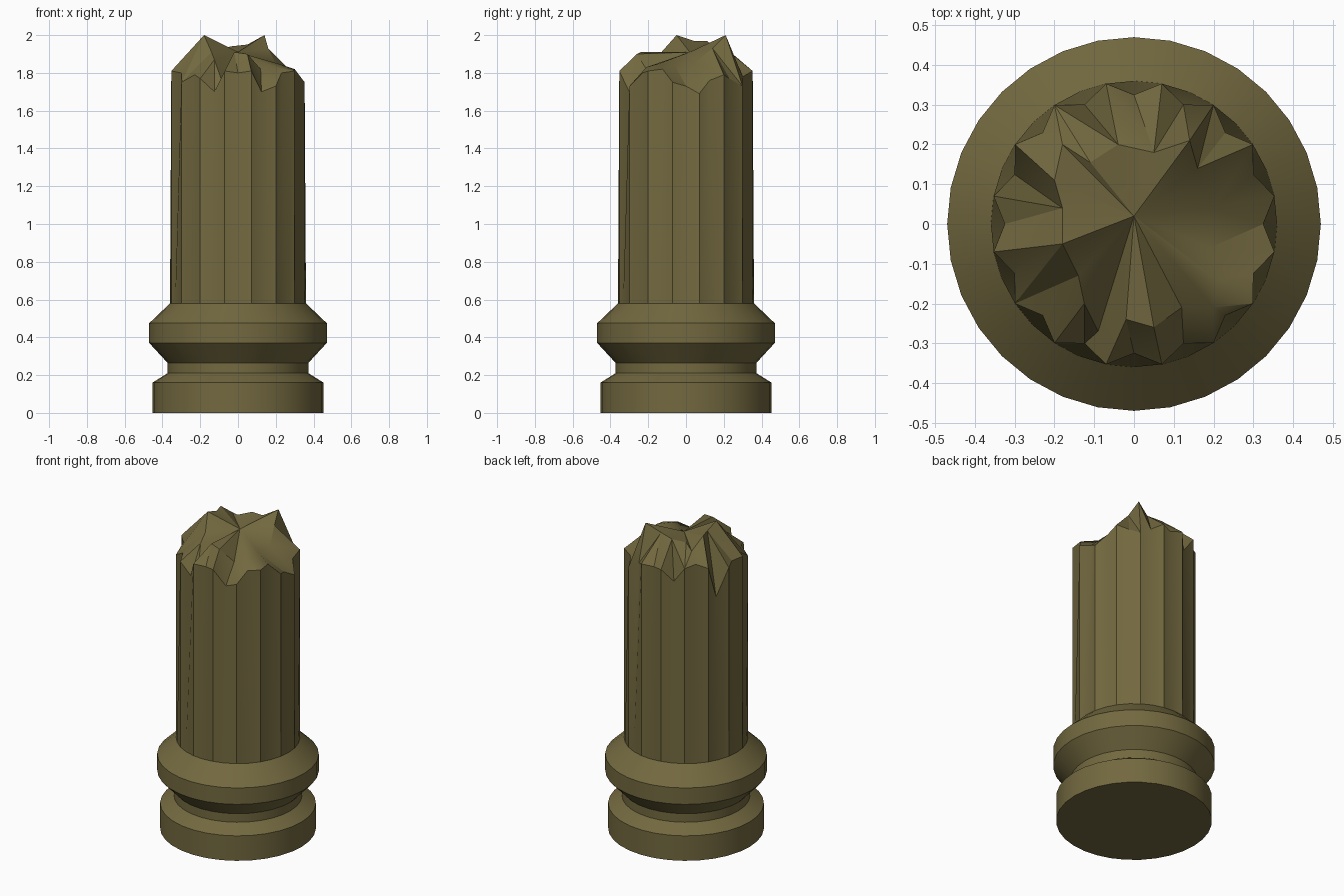
import bpy, bmesh
from math import sin, cos, pi, atan2, radians

if "Cube" in bpy.data.objects:
    bpy.data.objects.remove(bpy.data.objects["Cube"])

N = 32
stone = bpy.data.materials.new("olive_stone")
stone.diffuse_color = (0.17, 0.14, 0.05, 1)
stone.use_nodes = True
stone.node_tree.nodes["Principled BSDF"].inputs["Base Color"].default_value = stone.diffuse_color


def ring(bm, r, z):
    return [bm.verts.new((r * cos(2 * pi * i / N), r * sin(2 * pi * i / N), z)) for i in range(N)]


def skin(bm, a, b):
    for i in range(N):
        j = (i + 1) % N
        bm.faces.new((a[i], a[j], b[j], b[i]))


def finish(bm, name):
    me = bpy.data.meshes.new(name)
    bm.normal_update()
    bm.to_mesh(me)
    bm.free()
    me.materials.append(stone)
    ob = bpy.data.objects.new(name, me)
    bpy.context.collection.objects.link(ob)
    bpy.ops.object.select_all(action='DESELECT')
    ob.select_set(True)
    bpy.context.view_layer.objects.active = ob
    bpy.ops.object.shade_smooth_by_angle(angle=radians(25))


# Turned base moulding
bm = bmesh.new()
profile = [(0.453, 0), (0.453, 0.16), (0.373, 0.21), (0.373, 0.265),
           (0.47, 0.37), (0.47, 0.475), (0.36, 0.58)]
rings = [ring(bm, r, z) for r, z in profile]
for a, b in zip(rings, rings[1:]):
    skin(bm, a, b)
bm.faces.new(rings[0][::-1])
finish(bm, "column_base")

# Fluted shaft: round at the foot, grooves deepening up to the jagged rim
bm = bmesh.new()
rim_z = [1.73, 1.69, 1.76, 1.79, 1.77, 1.73, 1.78, 1.81,
         1.80, 1.81, 1.73, 1.83, 1.84, 1.82, 1.61, 1.79,
         1.80, 1.81, 1.80, 1.75, 1.79, 1.77, 1.70, 1.81,
         1.80, 1.81, 1.70, 1.73, 1.80, 1.81, 1.82, 1.75]
foot = ring(bm, 0.36, 0.58)
rim = ring(bm, 0.36, 0)
for i, v in enumerate(rim):
    if i % 2 == 0:
        v.co *= 0.325 / 0.36
    v.co.z = rim_z[i]
skin(bm, foot, rim)

# Broken top: crest points stitched to the rim by angle, then to the centre
crest_pts = [(0.20, 0.04, 1.85), (0.16, 0.14, 1.93), (0.14, 0.21, 2.0), (0.05, 0.18, 1.95),
             (-0.04, 0.20, 1.94), (-0.11, 0.155, 1.92), (-0.18, 0.20, 1.90), (-0.20, 0.11, 1.97),
             (-0.18, 0.04, 1.97), (-0.18, -0.05, 2.0), (-0.14, -0.13, 1.91), (-0.125, -0.20, 1.87),
             (-0.09, -0.27, 1.77), (-0.02, -0.24, 1.91), (0.05, -0.26, 1.90), (0.12, -0.21, 1.82),
             (0.20, -0.21, 1.83), (0.21, -0.14, 1.85), (0.19, -0.06, 1.84)]
crest = [bm.verts.new(p) for p in crest_pts]
M = len(crest)
angles = [atan2(p[1], p[0]) % (2 * pi) for p in crest_pts]
i = j = 0
while i < N or j < M:
    next_rim = 2 * pi * (i + 1) / N
    next_crest = angles[(j + 1) % M] + (2 * pi if j + 1 >= M else 0)
    o, c = rim[i % N], crest[j % M]
    if j >= M or (i < N and next_rim <= next_crest):
        i += 1
        bm.faces.new((o, rim[i % N], c))
    else:
        j += 1
        bm.faces.new((o, crest[j % M], c))
centre = bm.verts.new((0, 0.02, 1.91))
for k in range(M):
    bm.faces.new((crest[k], crest[(k + 1) % M], centre))
finish(bm, "broken_fluted_shaft")
